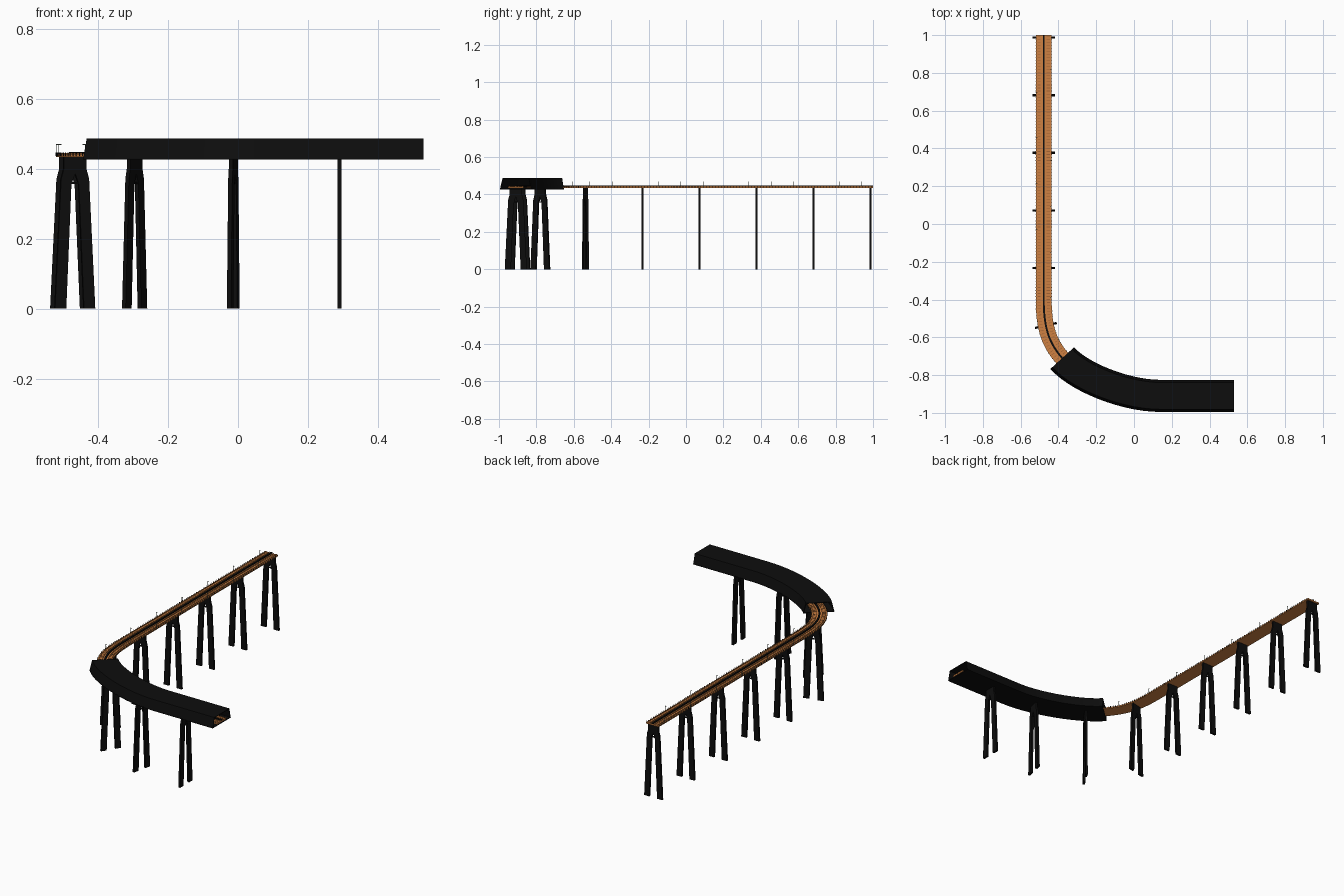
import bpy, bmesh, math
from mathutils import Vector

if "Cube" in bpy.data.objects:
    bpy.data.objects.remove(bpy.data.objects["Cube"])


def material(name, rgb):
    m = bpy.data.materials.new(name)
    m.diffuse_color = (*rgb, 1)
    m.use_nodes = True
    m.node_tree.nodes["Principled BSDF"].inputs["Base Color"].default_value = m.diffuse_color
    return m


BLACK = material("black steel", (0.004, 0.004, 0.004))
ORANGE = material("orange deck", (0.62, 0.22, 0.055))
BROWN = material("brown sleepers", (0.36, 0.125, 0.035))
GREY = material("grey green poles", (0.12, 0.15, 0.12))

# ---- centre line: straight, tight bend, wide bend, straight
def bezier(a, b, c, d, n):
    a, b, c, d = map(Vector, (a, b, c, d))
    return [a * (1-t)**3 + b * 3*t*(1-t)**2 + c * 3*t*t*(1-t) + d * t**3
            for t in [i / n for i in range(1, n + 1)]]


open_path = [Vector((-.478, 1)), Vector((-.478, -.4))]
open_path += bezier((-.478, -.4), (-.478, -.55), (-.45, -.63), (-.38, -.71), 14)
split = len(open_path) - 1
path = open_path + bezier((-.38, -.71), (-.295, -.808), (-.05, -.91), (.14, -.91), 14)
path.append(Vector((.53, -.91)))
dist = [0]
for p, q in zip(path, path[1:]):
    dist.append(dist[-1] + (q - p).length)


def tangent(i):
    return (path[min(i + 1, len(path) - 1)] - path[max(i - 1, 0)]).normalized()


def at(s):
    """Point and direction at a distance along the line."""
    for i in range(len(path) - 1):
        if s <= dist[i + 1]:
            f = (s - dist[i]) / (dist[i + 1] - dist[i])
            return path[i].lerp(path[i + 1], f), (path[i + 1] - path[i]).normalized()
    return path[-1], tangent(len(path) - 1)


def side(t):
    return Vector((-t.y, t.x))


def finish(bm, name, mat):
    bmesh.ops.recalc_face_normals(bm, faces=bm.faces)
    me = bpy.data.meshes.new(name)
    bm.to_mesh(me)
    bm.free()
    me.materials.append(mat)
    bpy.context.collection.objects.link(bpy.data.objects.new(name, me))


def sweep(bm, profile, first=0):
    """Run a closed (offset, z) profile along the line."""
    rings = []
    for i in range(first, len(path)):
        t = tangent(i)
        if i in (1, len(path) - 2):
            t = (path[1] - path[0] if i == 1 else path[-1] - path[-2]).normalized()
        rings.append([bm.verts.new((*(path[i] + side(t) * o), z)) for o, z in profile])
    n = len(profile)
    for a, b in zip(rings, rings[1:]):
        for k in range(n):
            bm.faces.new((a[k], a[(k+1) % n], b[(k+1) % n], b[k]))
    bm.faces.new(rings[0])
    bm.faces.new(rings[-1])


def plate(bm, s, outline, depth):
    """Stand a (offset, z) outline across the line at distance s."""
    p, t = at(s)
    a, b = [[bm.verts.new((*(p + side(t) * o + t * d), z)) for o, z in outline]
            for d in (-depth / 2, depth / 2)]
    n = len(outline)
    bm.faces.new(a)
    bm.faces.new(b)
    for k in range(n):
        bm.faces.new((a[k], a[(k+1) % n], b[(k+1) % n], b[k]))


def rect(x0, x1, z0, z1):
    return [(x0, z0), (x1, z0), (x1, z1), (x0, z1)]


# ---- deck, centre walkway and rails
bm = bmesh.new()
sweep(bm, rect(-.042, .042, .434, .442))
finish(bm, "deck", ORANGE)
bm = bmesh.new()
sweep(bm, rect(-.005, .005, .442, .448))
finish(bm, "centre_walkway", BLACK)
bm = bmesh.new()
for o in (-.034, -.015, .015, .034):
    sweep(bm, rect(o - .001, o + .001, .442, .4455))
finish(bm, "rails", ORANGE)

# ---- sleepers and short edge posts
sleepers, posts = bmesh.new(), bmesh.new()
for k in range(int(dist[-1] / .016)):
    s = .008 + k * .016
    for m in (-1, 1):
        plate(sleepers, s, rect(*sorted((m * .014, m * .035)), .442, .4432), .003)
        plate(posts, s, rect(*sorted((m * .0415, m * .0435)), .436, .446), .003)
finish(sleepers, "sleepers", BROWN)
finish(posts, "edge_posts", BLACK)

# ---- poles with small arms, alternating sides of the open section
bm = bmesh.new()
k = 0
while .06 + k * .121 < dist[split]:
    m = 1 if k % 2 else -1
    s = .06 + k * .121
    plate(bm, s, rect(*sorted((m * .0405, m * .0425)), .44, .47), .002)
    plate(bm, s, rect(*sorted((m * .034, m * .0425)), .468, .47), .002)
    k += 1
finish(bm, "poles", GREY)

# ---- covered tunnel: floor, roof and two sloping walls
bm = bmesh.new()
sweep(bm, rect(-.085, .085, .427, .431), split)
sweep(bm, [(-.072, .483), (.072, .483), (.071, .487), (-.071, .487)], split)
for m in (-1, 1):
    sweep(bm, [(m*.085, .427), (m*.071, .487), (m*.067, .487), (m*.081, .427)], split)
finish(bm, "tunnel", BLACK)

# ---- A-frame piers at even spacing
bm = bmesh.new()
s = .013
while s < dist[-1]:
    half = [(.059, 0), (.041, .37), (.033, .40), (.033, .434)]
    inner = [(.026, 0), (.011, .355)]
    outline = [(-x, z) for x, z in half] + half[::-1] + inner + [(0, .386)]
    outline += [(-x, z) for x, z in inner[::-1]]
    plate(bm, s, outline, .012)
    plate(bm, s, rect(-.02, .02, .357, .362), .006)
    s += .305
finish(bm, "piers", BLACK)
